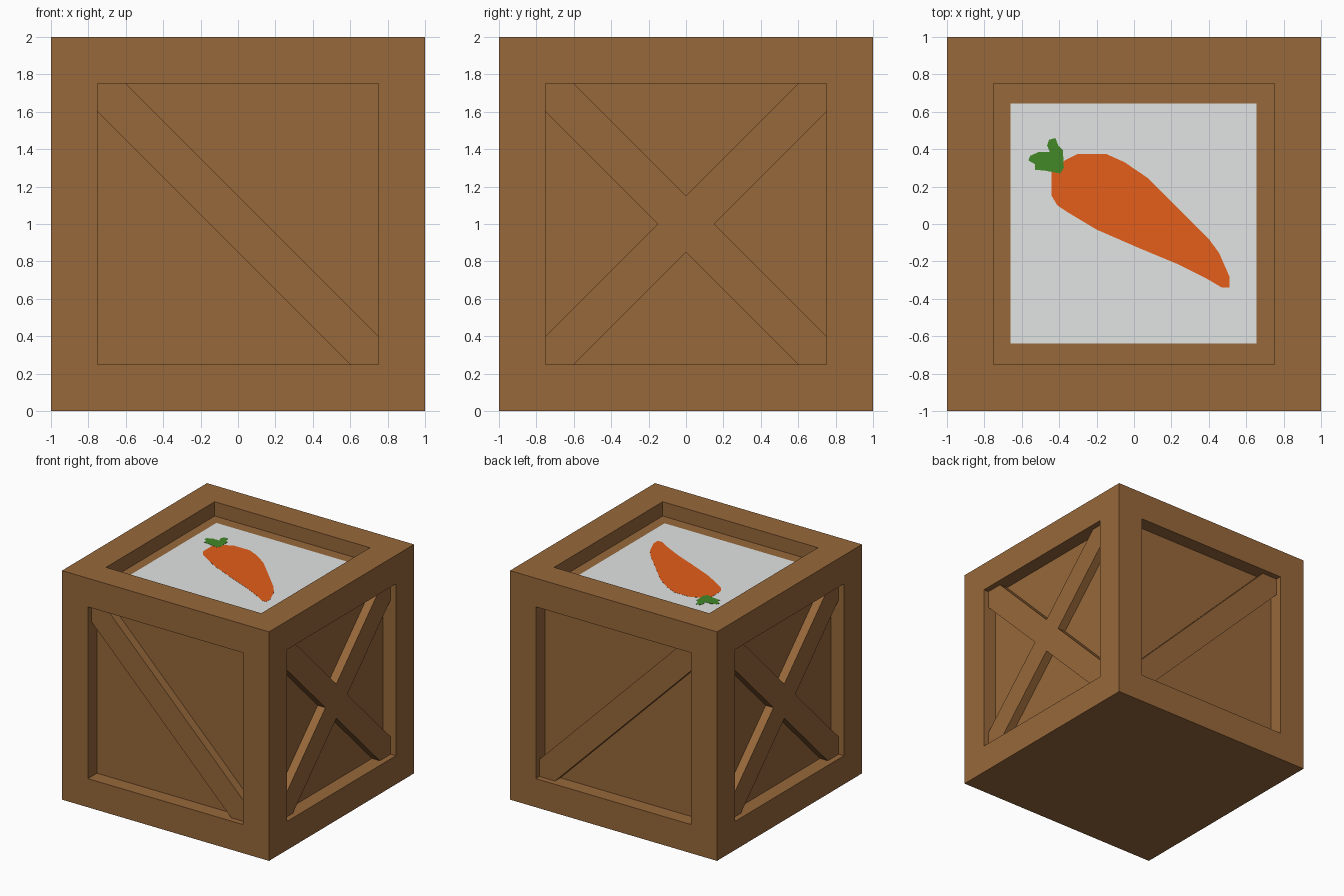
import bpy, bmesh
from math import pi
from mathutils import Matrix, Vector

if "Cube" in bpy.data.objects:
    bpy.data.objects.remove(bpy.data.objects["Cube"], do_unlink=True)


def material(name, rgb):
    m = bpy.data.materials.new(name)
    m.use_nodes = True
    m.diffuse_color = (*rgb, 1)
    m.node_tree.nodes["Principled BSDF"].inputs["Base Color"].default_value = (*rgb, 1)
    return m


WOOD = material("brown wood", (0.309, 0.138, 0.042))
CARD = material("pale grey card", (0.75, 0.78, 0.77))
ORANGE = material("carrot orange", (0.78, 0.111, 0.011))
GREEN = material("leaf green", (0.056, 0.25, 0.021))

RECESS = 0.125   # depth of the sunken panels
BRACE = 0.075    # thickness of the braces on them
OPEN = 0.75      # half width of each opening
ARM = 0.15       # corner cut of each brace


def add_object(name, bm, mat):
    bmesh.ops.recalc_face_normals(bm, faces=bm.faces[:])
    mesh = bpy.data.meshes.new(name)
    bm.to_mesh(mesh)
    bm.free()
    mesh.materials.append(mat)
    obj = bpy.data.objects.new(name, mesh)
    bpy.context.collection.objects.link(obj)
    return obj


def plate(name, outline, thickness, mat, matrix):
    """Extrude a flat outline along its local z, then place it."""
    bm = bmesh.new()
    face = bm.faces.new([bm.verts.new((x, y, 0)) for x, y in outline])
    top = bmesh.ops.extrude_face_region(bm, geom=[face])["geom"]
    verts = [v for v in top if isinstance(v, bmesh.types.BMVert)]
    bmesh.ops.translate(bm, verts=verts, vec=(0, 0, thickness))
    bmesh.ops.transform(bm, matrix=matrix, verts=bm.verts[:])
    return add_object(name, bm, mat)


# Crate body: cube with a sunken panel on every face but the bottom
bm = bmesh.new()
bmesh.ops.create_cube(bm, size=2, matrix=Matrix.Translation((0, 0, 1)))
panels = [f for f in bm.faces if f.normal.z > -0.5]
bmesh.ops.inset_individual(bm, faces=panels, thickness=1 - OPEN, use_even_offset=True)
for f in bmesh.ops.extrude_discrete_faces(bm, faces=panels)["faces"]:
    f.normal_update()
    bmesh.ops.translate(bm, verts=f.verts[:], vec=f.normal * -RECESS)
add_object("crate_body", bm, WOOD)


def side_matrix(turn):
    """Place a plate on a side panel; zero turn is the front."""
    return (Matrix.Translation((0, 0, 1)) @ Matrix.Rotation(turn, 4, "Z")
            @ Matrix.Rotation(pi / 2, 4, "X")
            @ Matrix.Translation((0, 0, 1 - RECESS)))


# Single diagonal braces on front and back, crossed braces on the two sides
half = [(-OPEN, OPEN - ARM), (-OPEN, OPEN), (ARM - OPEN, OPEN)]
diagonal = half + [(-x, -y) for x, y in half]
mirrored = [(-x, y) for x, y in diagonal]
quarter = [(ARM, 0), (OPEN, OPEN - ARM), (OPEN, OPEN), (OPEN - ARM, OPEN)]
cross = []
for i in range(4):
    spin = Matrix.Rotation(i * pi / 2, 2)
    cross += [tuple(spin @ Vector(p)) for p in quarter]

for name, outline, turn in (("front_brace", diagonal, 0), ("back_brace", mirrored, pi),
                            ("left_cross_brace", cross, pi / 2),
                            ("right_cross_brace", cross, -pi / 2)):
    plate(name, outline, BRACE, WOOD, side_matrix(turn))

# Painted sign on the lid: card, carrot and leaves as thin stacked plates
card = [(-0.66, -0.64), (0.655, -0.64), (0.655, 0.645), (-0.66, 0.645)]
carrot = [(-0.44, 0.28), (-0.37, 0.34), (-0.3, 0.375), (-0.15, 0.375), (-0.05, 0.33),
          (0.075, 0.245), (0.245, 0.075), (0.4, -0.08), (0.455, -0.155), (0.51, -0.28),
          (0.51, -0.34), (0.47, -0.34), (0.385, -0.29), (0.235, -0.215), (0.03, -0.13),
          (-0.2, -0.03), (-0.35, 0.06), (-0.41, 0.1), (-0.44, 0.15)]
leaves = [(-0.53, 0.29), (-0.53, 0.32), (-0.565, 0.34), (-0.555, 0.365), (-0.51, 0.385),
          (-0.45, 0.385), (-0.465, 0.42), (-0.455, 0.45), (-0.42, 0.46), (-0.405, 0.42),
          (-0.38, 0.395), (-0.375, 0.3), (-0.395, 0.27), (-0.475, 0.285)]
lid = 2 - RECESS
for name, outline, thickness, mat in (("sign_card", card, 0.004, CARD),
                                      ("carrot_root", carrot, 0.005, ORANGE),
                                      ("carrot_leaves", leaves, 0.006, GREEN)):
    plate(name, outline, thickness, mat, Matrix.Translation((0, 0, lid)))
